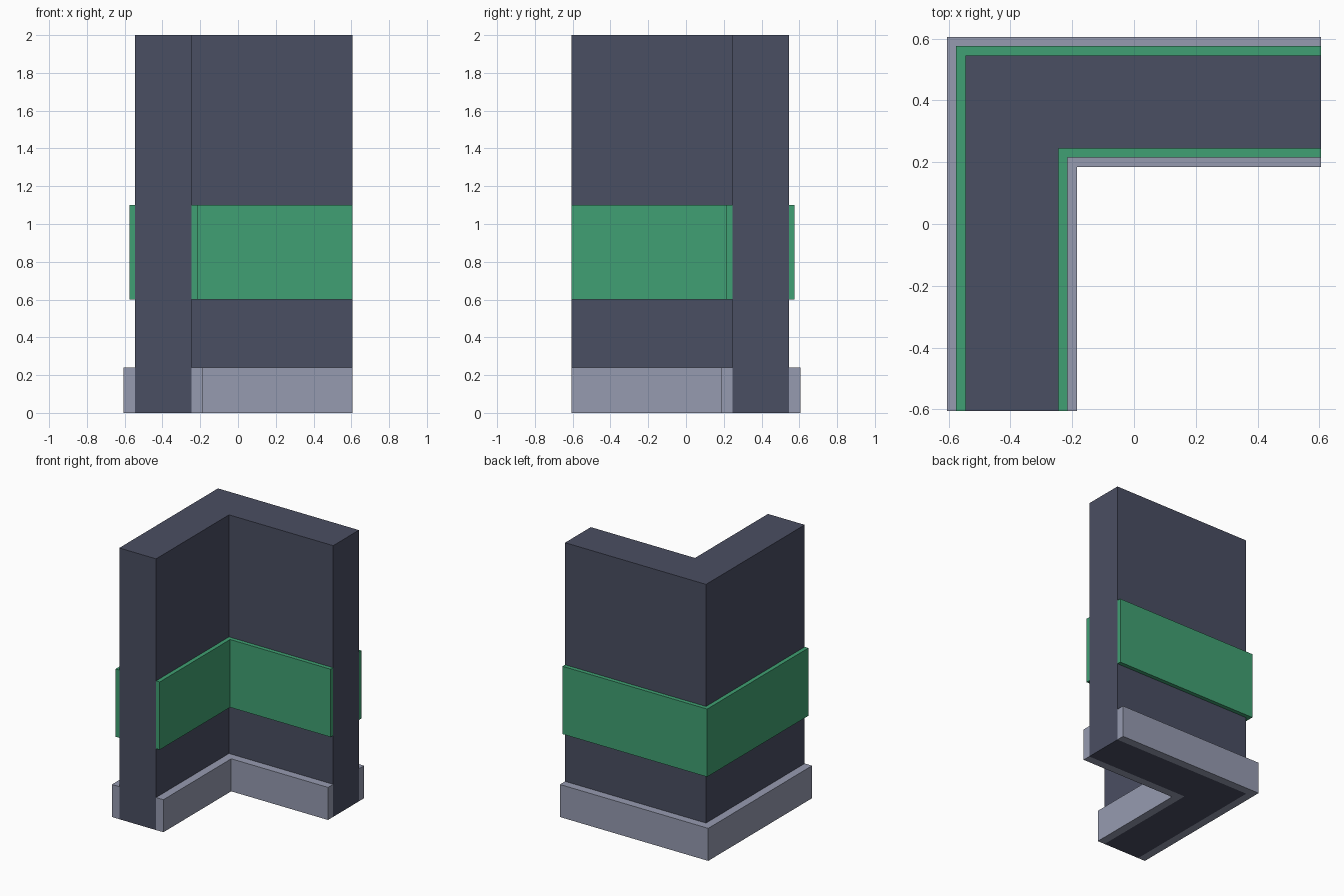
import bpy, bmesh

if "Cube" in bpy.data.objects:
    bpy.data.objects.remove(bpy.data.objects["Cube"])

END = 0.605        # both wall arms stop flush here
OUTER = 0.545      # outer wall face
INNER = 0.245      # inner wall face


def material(name, rgb):
    # 8-bit screen colour to linear
    lin = [((c / 255 + 0.055) / 1.055) ** 2.4 for c in rgb]
    m = bpy.data.materials.new(name)
    m.diffuse_color = (*lin, 1)
    m.use_nodes = True
    m.node_tree.nodes["Principled BSDF"].inputs["Base Color"].default_value = m.diffuse_color
    return m


def l_prism(name, a, b, z0, z1, mat):
    """Extruded L band lying between corner offsets a (outside) and b (inside)."""
    profile = [(-a, -END), (-b, -END), (-b, b), (END, b), (END, a), (-a, a)]
    bm = bmesh.new()
    face = bm.faces.new([bm.verts.new((x, y, z0)) for x, y in profile])
    ext = bmesh.ops.extrude_face_region(bm, geom=[face])
    top = [v for v in ext["geom"] if isinstance(v, bmesh.types.BMVert)]
    bmesh.ops.translate(bm, verts=top, vec=(0, 0, z1 - z0))
    bmesh.ops.recalc_face_normals(bm, faces=bm.faces)
    mesh = bpy.data.meshes.new(name)
    bm.to_mesh(mesh)
    bm.free()
    mesh.materials.append(mat)
    obj = bpy.data.objects.new(name, mesh)
    bpy.context.collection.objects.link(obj)
    return obj


slate = material("dark slate", (74, 78, 98))
green = material("green", (64, 160, 115))
grey = material("light grey", (150, 155, 176))

# Corner wall
l_prism("corner_wall", OUTER, INNER, 0, 2, slate)

# Skirting and coloured band, each on both sides of the wall
for name, depth, z0, z1, mat in (("skirting", 0.06, 0, 0.24, grey),
                                 ("band", 0.03, 0.6, 1.1, green)):
    l_prism("outer_" + name, OUTER + depth, OUTER, z0, z1, mat)
    l_prism("inner_" + name, INNER, INNER - depth, z0, z1, mat)
